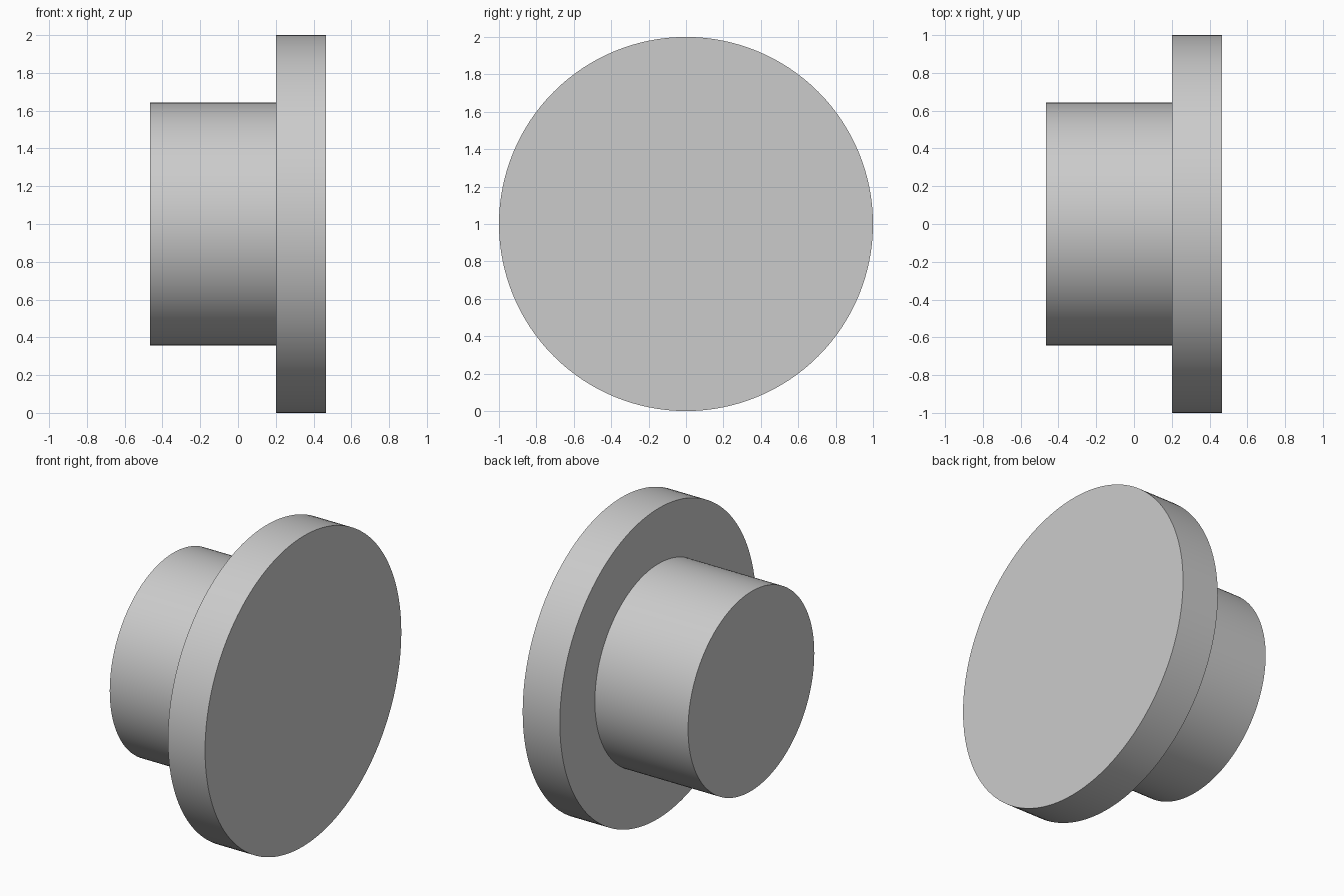
import bpy
import bmesh
import math
from mathutils import Vector

if "Cube" in bpy.data.objects:
    bpy.data.objects.remove(bpy.data.objects["Cube"])

SEGMENTS = 128
CENTRE = Vector((0, 0, 1))

grey = bpy.data.materials.new("light grey")
grey.use_nodes = True
colour = (0.6, 0.6, 0.6, 1)
grey.diffuse_color = colour
grey.node_tree.nodes["Principled BSDF"].inputs["Base Color"].default_value = colour


def ring(bm, x, radius):
    """Circle of vertices around the x axis."""
    angles = [2 * math.pi * i / SEGMENTS for i in range(SEGMENTS)]
    return [bm.verts.new(CENTRE + Vector((x, radius * math.cos(a), radius * math.sin(a))))
            for a in angles]


def turned_solid(name, profile):
    """Closed solid turned around the x axis from (x, radius) steps."""
    bm = bmesh.new()
    rings = [ring(bm, x, r) for x, r in profile]
    for a, b in zip(rings, rings[1:]):
        for i in range(SEGMENTS):
            j = (i + 1) % SEGMENTS
            bm.faces.new((a[i], a[j], b[j], b[i]))
    bm.faces.new(rings[0])
    bm.faces.new(rings[-1])
    bmesh.ops.recalc_face_normals(bm, faces=bm.faces)
    mesh = bpy.data.meshes.new(name)
    bm.to_mesh(mesh)
    bm.free()
    mesh.materials.append(grey)
    obj = bpy.data.objects.new(name, mesh)
    bpy.context.collection.objects.link(obj)
    bpy.ops.object.select_all(action="DESELECT")
    obj.select_set(True)
    bpy.context.view_layer.objects.active = obj
    bpy.ops.object.shade_smooth_by_angle(angle=math.radians(30))
    return obj


# Narrow hub stepping out to a wide flange
turned_solid("flanged_hub", [(-0.465, 0.643), (0.2, 0.643), (0.2, 1.0), (0.465, 1.0)])
